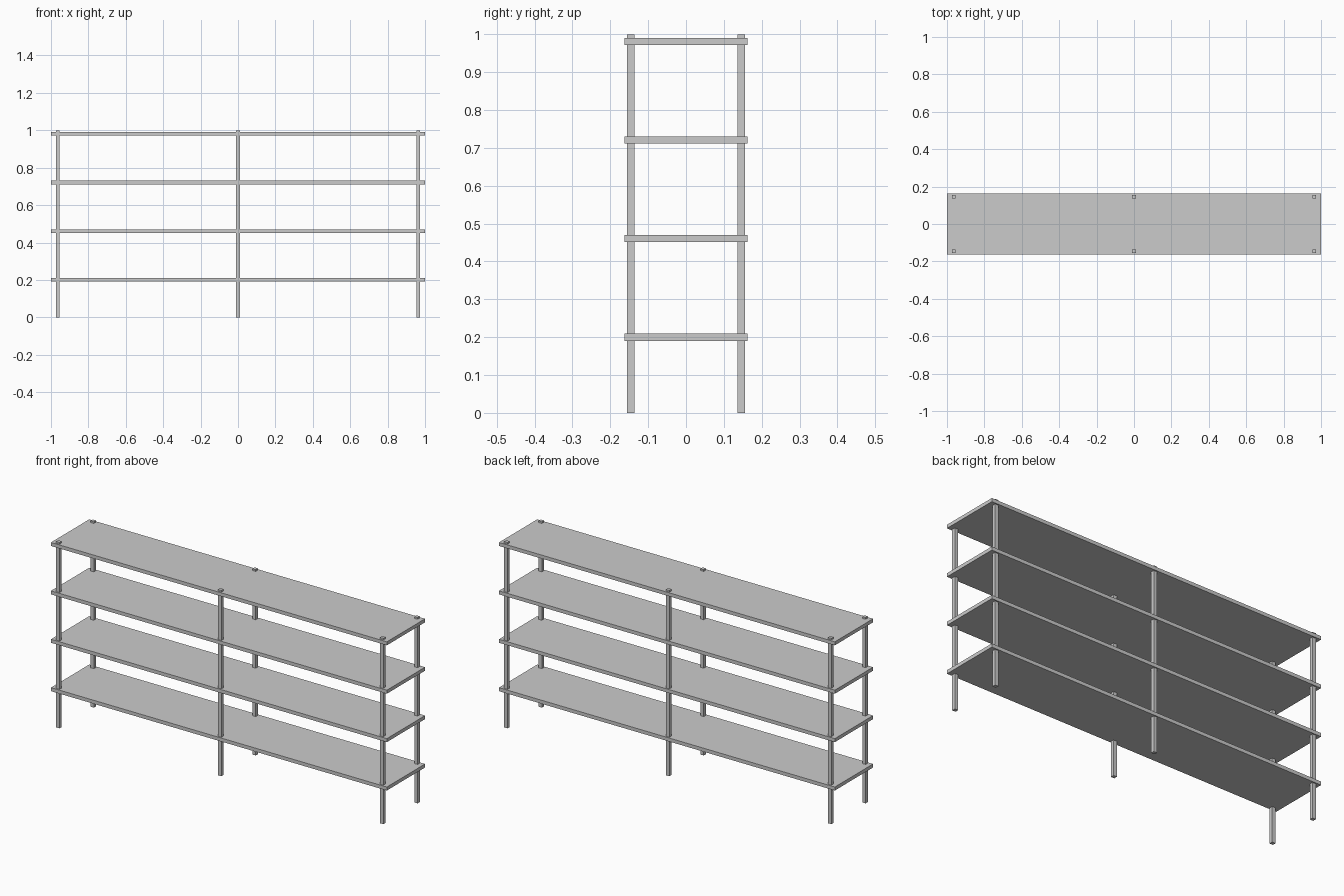
import bpy
import bmesh
from mathutils import Matrix, Vector

cube = bpy.data.objects.get("Cube")
if cube:
    bpy.data.objects.remove(cube, do_unlink=True)

# Single plain finish
grey = bpy.data.materials.new("light_grey")
grey.use_nodes = True
colour = (0.6, 0.6, 0.6, 1)
grey.diffuse_color = colour
grey.node_tree.nodes["Principled BSDF"].inputs["Base Color"].default_value = colour


def add_box(name, centre, size):
    mesh = bpy.data.meshes.new(name)
    bm = bmesh.new()
    bmesh.ops.create_cube(bm, size=1, matrix=Matrix.Diagonal(Vector(size)).to_4x4())
    bm.to_mesh(mesh)
    bm.free()
    mesh.materials.append(grey)
    obj = bpy.data.objects.new(name, mesh)
    obj.location = centre
    bpy.context.collection.objects.link(obj)
    return obj


# Four evenly spaced shelves
for level in range(4):
    add_box(f"shelf_{level + 1}", (0, 0, 0.2 + 0.2605 * level), (2, 0.325, 0.019))

# Front and back posts at both ends and the middle, poking through the top
for side, x in (("right", -0.964), ("middle", 0), ("left", 0.964)):
    for depth, y in (("front", -0.146), ("back", 0.146)):
        add_box(f"{depth}_{side}_post", (x, y, 0.5), (0.02, 0.019, 1))
